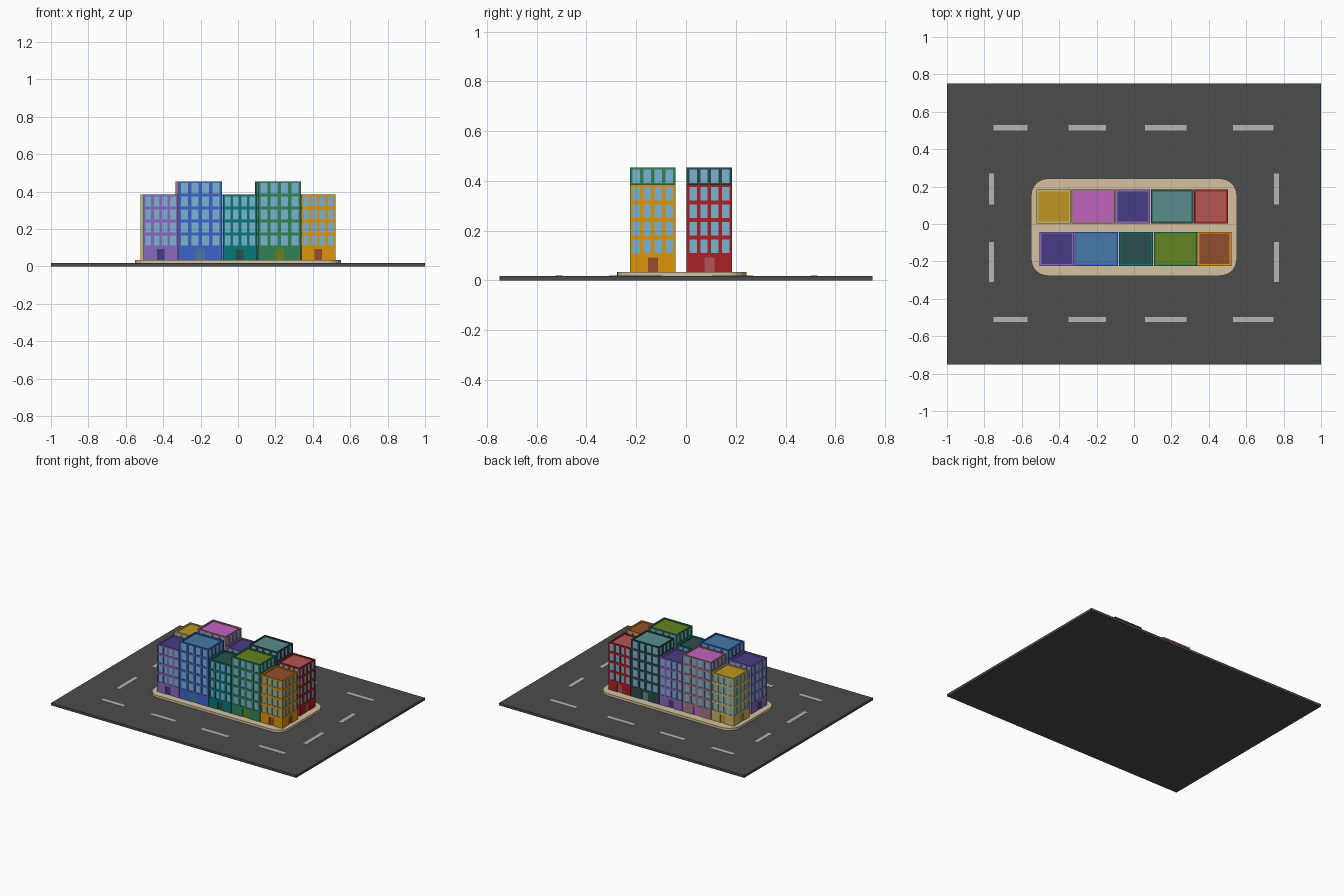
import bpy, bmesh, math
from mathutils import Vector

if "Cube" in bpy.data.objects:
    bpy.data.objects.remove(bpy.data.objects["Cube"])

BASE = 0.035      # top of the pavement
FLOOR = 0.07      # storey height
RECESS = 0.004    # depth of windows and doors


def material(name, rgb):
    m = bpy.data.materials.get(name)
    if not m:
        m = bpy.data.materials.new(name)
        m.diffuse_color = [(c / 255) ** 2.2 for c in rgb] + [1]
        m.use_nodes = True
        m.node_tree.nodes["Principled BSDF"].inputs["Base Color"].default_value = m.diffuse_color
    return m


def add_object(name, bm, mats):
    bmesh.ops.remove_doubles(bm, verts=bm.verts, dist=1e-5)
    me = bpy.data.meshes.new(name)
    bm.to_mesh(me)
    bm.free()
    for m in mats:
        me.materials.append(m)
    ob = bpy.data.objects.new(name, me)
    bpy.context.collection.objects.link(ob)
    return ob


def prism(name, outline, z0, z1, mat):
    bm = bmesh.new()
    face = bm.faces.new([bm.verts.new((x, y, z0)) for x, y in outline])
    ext = bmesh.ops.extrude_face_region(bm, geom=[face])["geom"]
    for v in ext:
        if isinstance(v, bmesh.types.BMVert):
            v.co.z = z1
    bmesh.ops.recalc_face_normals(bm, faces=bm.faces)
    return add_object(name, bm, [mat])


def rect(x0, x1, y0, y1):
    return [(x0, y0), (x1, y0), (x1, y1), (x0, y1)]


def building(name, x0, x1, y0, y1, storeys, wall, trim):
    bm = bmesh.new()
    top = BASE + FLOOR * (storeys + 1)

    def quad(pts, mat):
        bm.faces.new([bm.verts.new(p) for p in pts]).material_index = mat

    def facade(a, b):
        a, b = Vector((*a, 0)), Vector((*b, 0))
        u = (b - a).normalized()
        inward = Vector((-u.y, u.x, 0))
        width = (b - a).length

        def point(s, z, d=0):
            return a + u * s + inward * d + Vector((0, 0, z))

        def panel(s0, s1, z0, z1, mat):
            outer = [(s0, z0), (s1, z0), (s1, z1), (s0, z1)]
            depth = RECESS if mat else 0
            quad([point(s, z, depth) for s, z in outer], mat)
            if mat:   # reveals around the recessed panel
                for p, q in zip(outer, outer[1:] + outer[:1]):
                    quad([point(*p), point(*q), point(*q, depth), point(*p, depth)], 0)

        # ground floor with a central door
        d0, d1 = width * 0.39, width * 0.61
        z1, zd = BASE + FLOOR, BASE + 0.058
        panel(0, d0, BASE, z1, 0)
        panel(d1, width, BASE, z1, 0)
        panel(d0, d1, zd, z1, 0)
        panel(d0, d1, BASE, zd, 1)
        # window grid: four columns on every upper storey
        bay = width * 0.96 / 4
        cuts = [0]
        for i in range(4):
            s = width * 0.02 + bay * i
            cuts += [s + bay * 0.16, s + bay * 0.84]
        cuts.append(width)
        levels = [z1]
        for k in range(storeys):
            z = z1 + FLOOR * k
            levels += [z + 0.006, z + 0.06]
        levels.append(top)
        for i in range(len(cuts) - 1):
            for j in range(len(levels) - 1):
                panel(cuts[i], cuts[i + 1], levels[j], levels[j + 1],
                      2 if i % 2 and j % 2 else 0)

    corners = rect(x0, x1, y0, y1)
    for a, b in zip(corners, corners[1:] + corners[:1]):
        facade(a, b)
    # parapet rim around a sunken roof
    t, drop = 0.01, 0.008
    inner = rect(x0 + t, x1 - t, y0 + t, y1 - t)
    for i in range(4):
        j = (i + 1) % 4
        quad([(*corners[i], top), (*corners[j], top), (*inner[j], top), (*inner[i], top)], 0)
        quad([(*inner[i], top), (*inner[j], top), (*inner[j], top - drop), (*inner[i], top - drop)], 0)
    quad([(*p, top - drop) for p in inner], 1)
    quad([(*p, BASE) for p in reversed(corners)], 0)
    add_object(name, bm, [material(name + "_wall", wall), material(name + "_trim", trim),
                          material("glass", (122, 178, 208))])


# road slab
prism("road", rect(-1, 1, -0.75, 0.75), 0, 0.018, material("asphalt", (77, 77, 77)))

# lane dashes
paint = material("road_paint", (180, 180, 180))
for y in (-0.51, 0.515):
    for x0, x1 in ((-0.75, -0.57), (-0.35, -0.15), (0.06, 0.28), (0.53, 0.745)):
        prism("lane_dash", rect(x0, x1, y - 0.014, y + 0.014), 0.017, 0.0195, paint)
for x in (-0.762, 0.762):
    for y0, y1 in ((0.105, 0.27), (-0.31, -0.095)):
        prism("lane_dash", rect(x - 0.014, x + 0.014, y0, y1), 0.017, 0.0195, paint)

# rounded pavement
r, outline = 0.09, []
for k, (cx, cy) in enumerate(rect(-0.55 + r, 0.55 - r, -0.277 + r, 0.243 - r)):
    for i in range(9):
        a = math.pi * (1 + k / 2 + i / 16)
        outline.append((cx + r * math.cos(a), cy + r * math.sin(a)))
prism("pavement", outline, 0.017, BASE, material("paving", (212, 192, 158)))

# two rows of buildings: name, x range, upper storeys, wall colour, trim colour
front = [("purple_house", -0.505, -0.322, 4, (135, 105, 190), (72, 62, 130)),
         ("blue_block", -0.318, -0.085, 5, (65, 100, 200), (70, 120, 165)),
         ("teal_house", -0.081, 0.102, 4, (15, 120, 120), (48, 78, 78)),
         ("green_block", 0.106, 0.336, 5, (50, 130, 85), (100, 130, 38)),
         ("orange_house", 0.34, 0.52, 4, (222, 148, 18), (145, 80, 50))]
back = [("yellow_house", -0.52, -0.337, 4, (200, 182, 105), (188, 148, 40)),
        ("pink_block", -0.333, -0.102, 5, (160, 118, 135), (190, 100, 188)),
        ("violet_house", -0.098, 0.086, 4, (135, 105, 190), (72, 62, 130)),
        ("slate_block", 0.09, 0.318, 5, (48, 75, 75), (90, 140, 140)),
        ("red_house", 0.322, 0.502, 4, (165, 38, 40), (180, 85, 85))]
for row, y0, y1 in ((front, -0.225, -0.042), (back, 0.003, 0.185)):
    for name, x0, x1, storeys, wall, trim in row:
        building(name, x0, x1, y0, y1, storeys, wall, trim)
